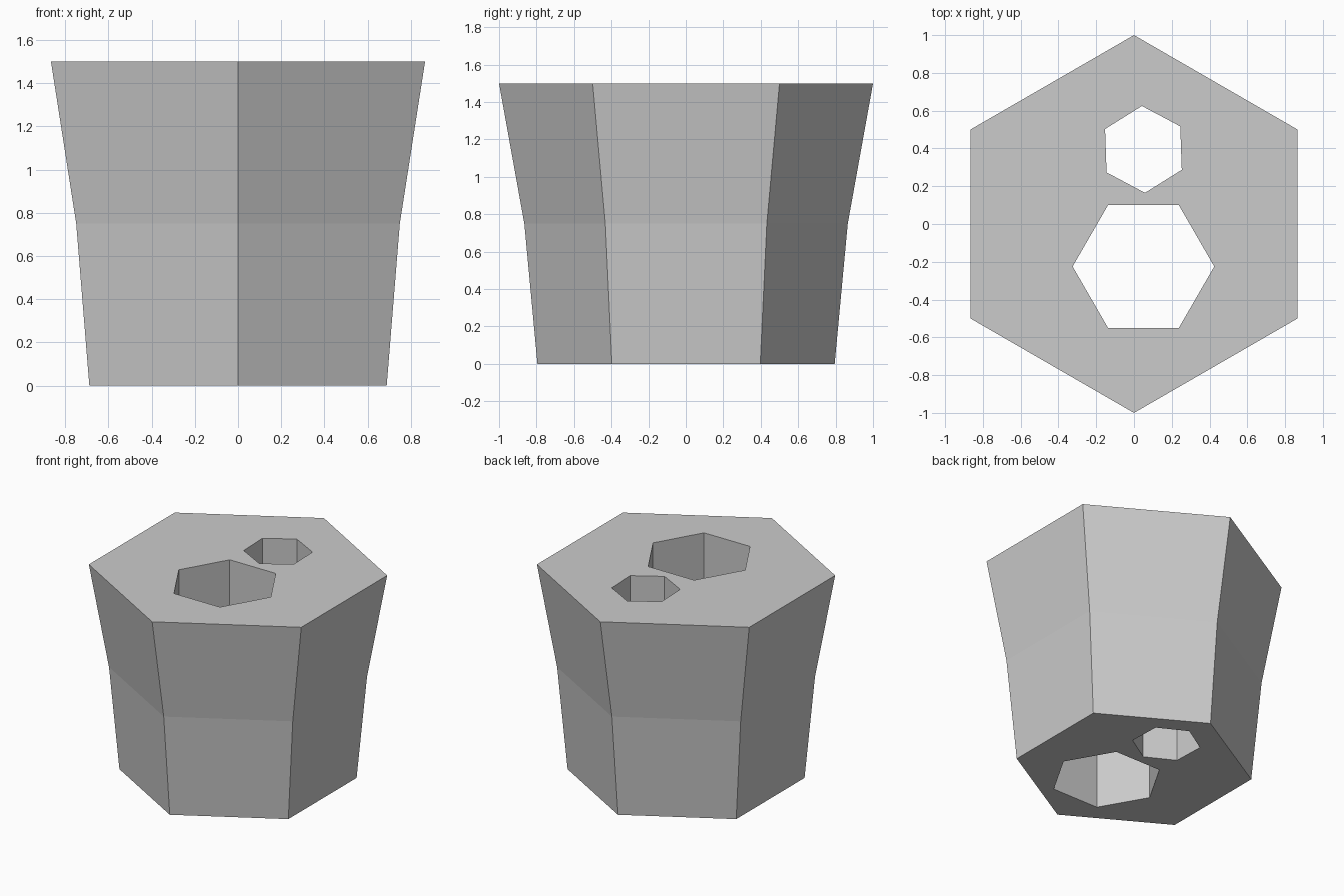
import bpy, bmesh
from math import sin, cos, radians

cube = bpy.data.objects.get("Cube")
if cube:
    bpy.data.objects.remove(cube, do_unlink=True)

# Plain grey material
grey = bpy.data.materials.new("Grey")
grey.use_nodes = True
colour = (0.6, 0.6, 0.6, 1)
grey.diffuse_color = colour
grey.node_tree.nodes["Principled BSDF"].inputs["Base Color"].default_value = colour


def hex_stack(name, centre, rings, turn):
    """Closed hexagonal solid through rings of (radius, z)."""
    bm = bmesh.new()
    loops = []
    for radius, z in rings:
        angles = [radians(turn + 60 * i) for i in range(6)]
        loops.append([bm.verts.new((centre[0] + radius * cos(a),
                                    centre[1] + radius * sin(a), z)) for a in angles])
    for low, high in zip(loops, loops[1:]):
        for i in range(6):
            j = (i + 1) % 6
            bm.faces.new((low[i], low[j], high[j], high[i]))
    bm.faces.new(loops[0][::-1])
    bm.faces.new(loops[-1])
    mesh = bpy.data.meshes.new(name)
    bm.to_mesh(mesh)
    bm.free()
    mesh.materials.append(grey)
    obj = bpy.data.objects.new(name, mesh)
    bpy.context.collection.objects.link(obj)
    return obj


# Flared hexagonal body with a crease at mid height
body = hex_stack("body", (0, 0), [(0.795, 0), (0.865, 0.75), (1, 1.5)], 30)

# Two straight hexagonal holes through the whole height
holes = [("large_hole_cutter", (0.05, -0.225), 0.375, 0),
         ("small_hole_cutter", (0.05, 0.395), 0.23, 32)]
for name, centre, radius, turn in holes:
    cutter = hex_stack(name, centre, [(radius, -0.2), (radius, 1.7)], turn)
    cutter.hide_render = True
    bpy.context.view_layer.objects.active = body
    cut = body.modifiers.new(name, 'BOOLEAN')
    cut.operation = 'DIFFERENCE'
    cut.solver = 'EXACT'
    cut.object = cutter
    bpy.ops.object.modifier_apply(modifier=cut.name)
    bpy.data.objects.remove(cutter, do_unlink=True)
